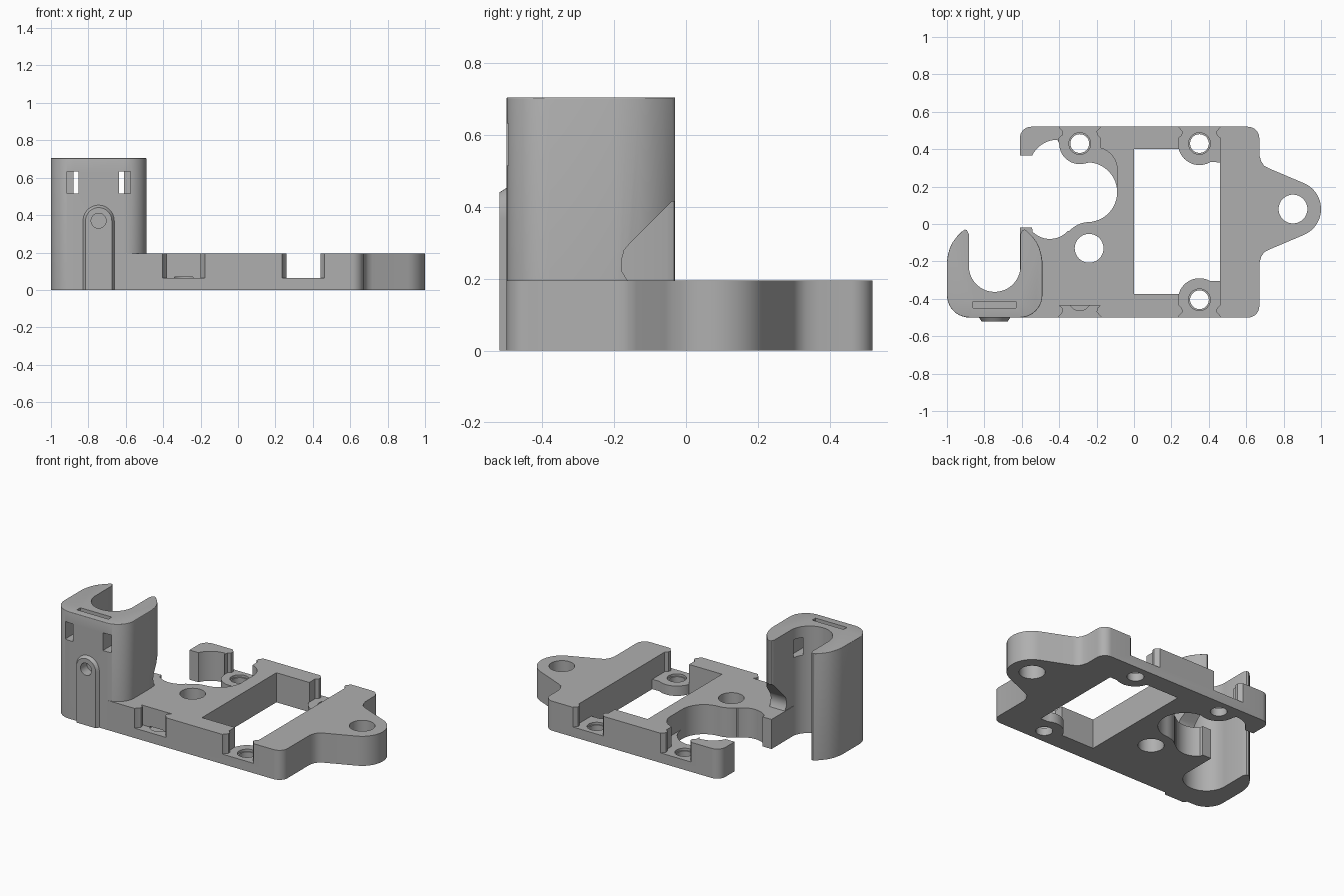
import bpy
import bmesh
from math import sin, cos, radians

if "Cube" in bpy.data.objects:
    bpy.data.objects.remove(bpy.data.objects["Cube"])

GREY = (0.43, 0.43, 0.43, 1)
grey = bpy.data.materials.new("plain grey")
grey.use_nodes = True
grey.diffuse_color = GREY
grey.node_tree.nodes["Principled BSDF"].inputs["Base Color"].default_value = GREY


def arc(cx, cy, r, start, end, steps=12):
    """Points along an arc, angles in degrees."""
    angles = [radians(start + (end - start) * i / steps) for i in range(steps + 1)]
    return [(cx + r * cos(a), cy + r * sin(a)) for a in angles]


def circle(cx, cy, r):
    return arc(cx, cy, r, 0, 352.5, 47)


def rect(left, right, low, high):
    return [(left, low), (right, low), (right, high), (left, high)]


def shift(points, cx, cy, flip=1):
    return [(cx + x, cy + flip * y) for x, y in points]


def mirror_x(points):
    """Close a half profile by reflecting it."""
    return points + [(-x, y) for x, y in reversed(points)]


def prism(name, points, low, high, axis="z", edit=None):
    """Extrude a closed profile along an axis."""
    place = {"x": lambda a, b, h: (h, a, b),
             "y": lambda a, b, h: (a, h, b),
             "z": lambda a, b, h: (a, b, h)}[axis]
    bm = bmesh.new()
    rings = [[bm.verts.new(place(a, b, h)) for a, b in points] for h in (low, high)]
    bm.faces.new(rings[0])
    bm.faces.new(rings[1])
    n = len(points)
    for i in range(n):
        j = (i + 1) % n
        bm.faces.new((rings[0][i], rings[0][j], rings[1][j], rings[1][i]))
    bmesh.ops.recalc_face_normals(bm, faces=bm.faces[:])
    if edit:
        edit(bm)
    mesh = bpy.data.meshes.new(name)
    bm.to_mesh(mesh)
    bm.free()
    mesh.materials.append(grey)
    obj = bpy.data.objects.new(name, mesh)
    bpy.context.collection.objects.link(obj)
    return obj


def activate(obj):
    bpy.ops.object.select_all(action="DESELECT")
    obj.select_set(True)
    bpy.context.view_layer.objects.active = obj


def cut(target, *args):
    """Subtract a prism from the target."""
    cutter = prism("cutter", *args)
    cutter.hide_render = True
    mod = target.modifiers.new("cut", "BOOLEAN")
    mod.operation = "DIFFERENCE"
    mod.solver = "EXACT"
    mod.object = cutter
    activate(target)
    bpy.ops.object.modifier_apply(modifier=mod.name)
    bpy.data.objects.remove(cutter)


THICK, FLOOR = 0.195, 0.065
BELOW, ABOVE = -0.1, 0.3

# Base plate with the mounting ear
EAR = (0.85, 0.08)
ear_half = shift([(-0.18, 0.29), (-0.17, 0.255), (-0.155, 0.232), (-0.13, 0.218)], *EAR)
ear_half += arc(*EAR, 0.15, 67, 0)
ear_low = [(x, 2 * EAR[1] - y) for x, y in reversed(ear_half[:-1])]
outline = arc(-0.55, 0.46, 0.06, 180, 90, 8) + arc(0.61, 0.46, 0.06, 90, 0, 8)
outline += ear_half + ear_low + arc(0.61, -0.44, 0.06, 0, -90, 8) + [(-0.61, -0.5)]
plate = prism("base_plate", outline, 0, THICK)

# Curved bay open to the side
bay = [(-0.7, 0.365), (-0.545, 0.365)] + arc(-0.41, 0.3, 0.15, 150, 90)
bay += arc(-0.29, 0.43, 0.11, 180, 280) + arc(-0.25, 0.17, 0.16, 85, -88, 24)
bay += arc(-0.24, -0.13, 0.14, 95, 138, 6) + arc(-0.45, 0.05, 0.13, -42, -135)
bay += [(-0.545, -0.02), (-0.7, -0.02)]
cut(plate, bay, BELOW, ABOVE)

# Rectangular window that leaves two round bosses
boss = [(0.24, 0.4)] + arc(0.35, 0.43, 0.115, 200, 300) + [(0.46, 0.33)]
boss_low = [(x, 0.025 - y) for x, y in reversed(boss)]
cut(plate, [(0, 0.4)] + boss + boss_low + [(0, -0.375)], BELOW, ABOVE)

# Flared screw pockets, open to the long edges
neck = [(0.118, 0.11), (0.112, 0.09), (0.09, 0.065), (0.093, 0.045), (0.11, 0.03)]
neck_left = [(-x, y) for x, y in reversed(neck)]
inner = [(0.11, -0.13), (-0.11, -0.13)]
side = arc(0.08, -0.14, 0.12, 75, 0, 8) + [(0.2, -0.26), (0.1, -0.2), (-0.11, -0.12)]
pockets = [(0.35, 0.43, 1, inner), (0.35, -0.405, -1, inner),
           (-0.29, 0.43, 1, side), (-0.29, -0.405, -1, [])]
for cx, cy, flip, tail in pockets:
    cut(plate, shift(neck + tail + neck_left, cx, cy, flip), FLOOR, ABOVE)
    cut(plate, circle(cx, cy, 0.058), FLOOR - 0.015, FLOOR + 0.005)
    if tail:
        cut(plate, circle(cx, cy, 0.05), BELOW, ABOVE)

# Large through holes
for cx, cy in (EAR, (-0.24, -0.13)):
    cut(plate, circle(cx, cy, 0.077), BELOW, ABOVE)

# Tall clip with an open bore
CLIP_X, SCREW_Z, TOP = -0.745, 0.37, 0.705
half = arc(0.135, -0.38, 0.12, -90, 0, 10)
half += [(0.255, -0.2), (0.25, -0.165), (0.24, -0.13), (0.225, -0.098), (0.2, -0.065),
         (0.175, -0.04), (0.16, -0.03), (0.148, -0.033), (0.138, -0.055)]
half += arc(0, -0.225, 0.138, 0, -87, 14)


def round_top(bm):
    edges = []
    for e in bm.edges:
        mid = (e.verts[0].co + e.verts[1].co) / 2
        if min(v.co.z for v in e.verts) > TOP - 0.01:
            if abs(mid.x - CLIP_X) > 0.17 or mid.y < -0.4:
                edges.append(e)
    bmesh.ops.bevel(bm, geom=edges, offset=0.016, segments=3, profile=0.5,
                    affect="EDGES", clamp_overlap=True)


clip = prism("clip_tower", shift(mirror_x(half), CLIP_X, 0), 0, TOP, "z", round_top)

# Relief under the arm next to the bay
relief = [(0.05, THICK), (-0.163, THICK), (-0.178, 0.22), (-0.18, 0.25),
          (-0.172, 0.28), (-0.155, 0.3), (-0.04, 0.415), (0.05, 0.42)]
cut(clip, relief, -0.66, -0.4, "x")

# Strap windows and the slot in the top
for sign in (-1, 1):
    x = CLIP_X + sign * 0.139
    cut(clip, rect(x - 0.03, x + 0.03, 0.515, 0.632), -0.6, -0.25, "y")
cut(clip, rect(CLIP_X - 0.115, CLIP_X + 0.115, -0.45, -0.415), TOP - 0.06, TOP + 0.1)


# Raised arch around the clip screw
def taper(bm):
    for v in bm.verts:
        if v.co.y < -0.51:
            v.co.x = CLIP_X + (v.co.x - CLIP_X) * 0.78
            if v.co.z > SCREW_Z:
                v.co.z = SCREW_Z + (v.co.z - SCREW_Z) * 0.78


arch = arc(CLIP_X, SCREW_Z, 0.09, 0, 180, 20)
arch += [(CLIP_X - 0.09, 0), (CLIP_X + 0.09, 0)]
pad = prism("screw_pad", arch, -0.52, -0.49, "y", taper)
for part in (clip, pad):
    cut(part, circle(CLIP_X, SCREW_Z, 0.04), -0.6, -0.455, "y")

# Smooth the curves and keep hard edges
for part in (plate, clip, pad):
    activate(part)
    bpy.ops.object.shade_smooth_by_angle()
